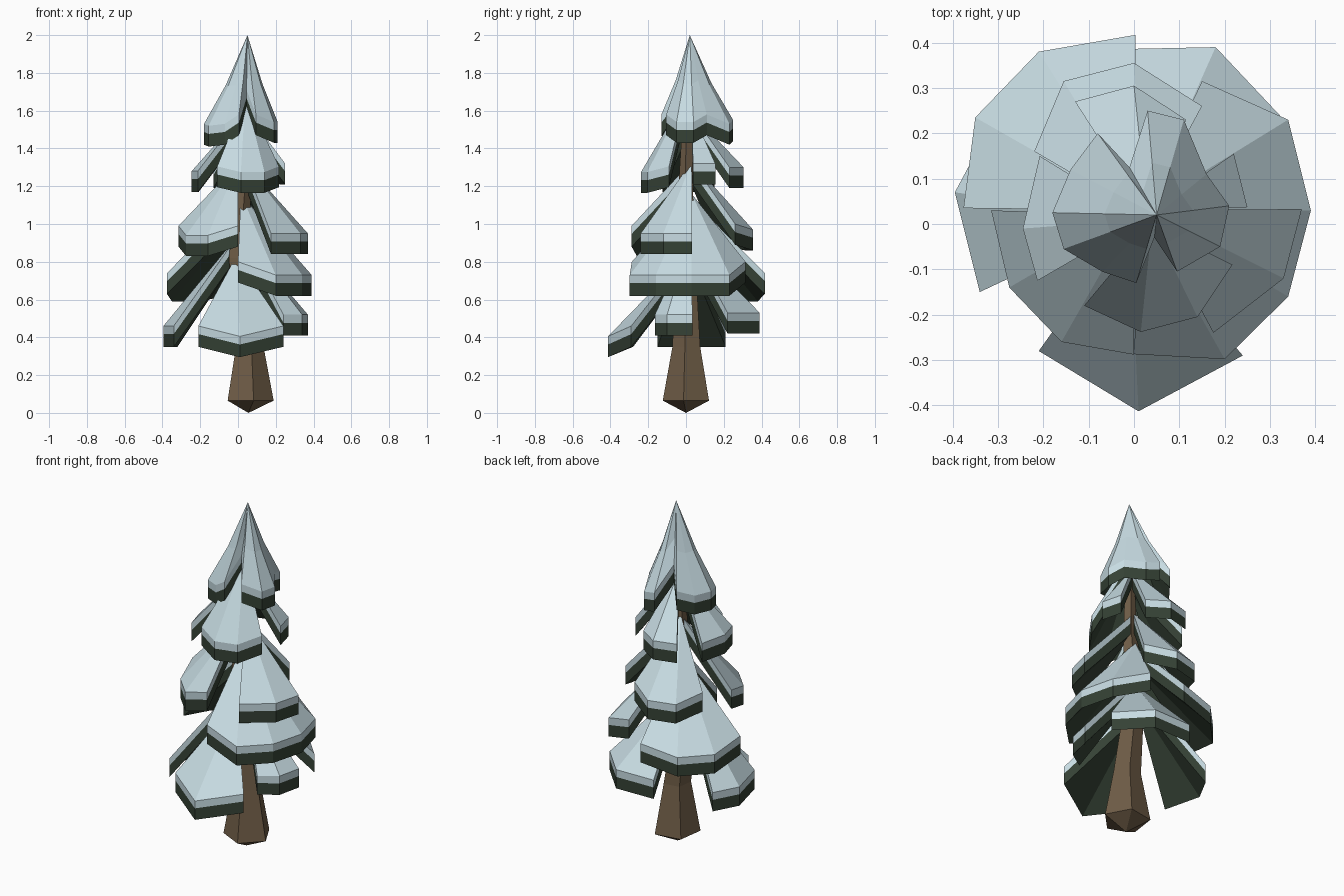
import bpy, bmesh, math
from mathutils import Vector

if "Cube" in bpy.data.objects:
    bpy.data.objects.remove(bpy.data.objects["Cube"])


def material(name, rgb):
    m = bpy.data.materials.new(name)
    m.diffuse_color = (*rgb, 1)
    m.use_nodes = True
    m.node_tree.nodes["Principled BSDF"].inputs["Base Color"].default_value = m.diffuse_color
    return m


SNOW = material("snow", (0.57, 0.71, 0.76))
GREEN = material("needle green", (0.035, 0.053, 0.035))
BROWN = material("bark brown", (0.158, 0.108, 0.062))


def finish(name, bm, mats):
    bmesh.ops.recalc_face_normals(bm, faces=bm.faces)
    me = bpy.data.meshes.new(name)
    bm.to_mesh(me)
    bm.free()
    for m in mats:
        me.materials.append(m)
    ob = bpy.data.objects.new(name, me)
    bpy.context.collection.objects.link(ob)
    return ob


def fan(name, apex, rim, closed=False, sag=0, snow=0.043, green=0.067):
    """Drooping fan: snow layer on top of a green layer, from apex to rim."""
    bm = bmesh.new()
    layers = []
    for drop in (0, snow, snow + green):
        layers.append([bm.verts.new((x, y, z - drop)) for x, y, z in [apex] + rim])
    n = len(rim)
    pairs = [(i, i + 1) for i in range(1, n)]
    if closed:
        pairs.append((n, 1))
        edges = pairs
    else:
        edges = [(0, 1)] + pairs + [(n, 0)]
    top, low = layers[0], layers[2]
    # Optional kink ring half way down the snow
    mid = [bm.verts.new(Vector(apex).lerp(v.co, 0.5) - Vector((0, 0, sag))) for v in top] if sag else None
    for a, b in pairs:
        if sag:
            bm.faces.new((top[0], mid[a], mid[b]))
            bm.faces.new((mid[a], top[a], top[b], mid[b]))
        else:
            bm.faces.new((top[0], top[a], top[b]))
        bm.faces.new((low[0], low[b], low[a])).material_index = 1
    for k in (0, 1):
        for a, b in edges:
            f = bm.faces.new((layers[k][a], layers[k + 1][a], layers[k + 1][b], layers[k][b]))
            f.material_index = k
    if sag:
        bm.verts.remove(mid[0])
    return finish(name, bm, [SNOW, GREEN])


def branch(name, apex, z, lift, pts):
    """Branch whose rim lies at height z, with both end points lifted."""
    last = len(pts) - 1
    fan(name, apex, [(x, y, z + (lift if i in (0, last) else 0))
                     for i, (x, y) in enumerate(pts)])


# Trunk: bent five-sided tube with a pointed foot
bm = bmesh.new()
rings = []
for x, y, z, r in [(0.06, 0.005, 0.065, 0.13), (0.058, 0.005, 0.35, 0.078),
                   (0.0, 0.0, 0.82, 0.055), (0.03, 0.0, 1.2, 0.04), (0.04, 0.01, 1.7, 0.02)]:
    rings.append([bm.verts.new((x + r * math.cos(math.radians(-80 + 72 * i)),
                                y + r * math.sin(math.radians(-80 + 72 * i)), z))
                  for i in range(5)])
for lo, hi in zip(rings, rings[1:]):
    for i in range(5):
        j = (i + 1) % 5
        bm.faces.new((lo[i], lo[j], hi[j], hi[i]))
foot = bm.verts.new((0.055, 0, 0))
for i in range(5):
    bm.faces.new((foot, rings[0][(i + 1) % 5], rings[0][i]))
bm.faces.new(rings[-1])
finish("trunk", bm, [BROWN])

# Lowest tier
branch("low_branch_front", (-0.01, 0.0, 0.83), 0.405, 0.055,
       [(-0.21, -0.28), (0.01, -0.413), (0.24, -0.29)])
branch("low_branch_left", (0.0, 0.01, 0.94), 0.46, 0,
       [(-0.34, -0.15), (-0.395, 0.07), (-0.32, 0.21)])
branch("low_branch_back", (0.01, 0.01, 0.92), 0.53, 0,
       [(0.34, 0.22), (0.18, 0.39), (-0.06, 0.385)])
branch("low_branch_right", (0.03, 0.02, 0.92), 0.52, 0,
       [(0.24, -0.165), (0.34, -0.1), (0.37, 0.035)])

# Second tier
branch("second_branch_right", (0.015, 0.03, 1.16), 0.73, 0.07,
       [(0.0, -0.287), (0.2, -0.298), (0.34, -0.16), (0.39, 0.03), (0.34, 0.23), (0.15, 0.315)])
branch("second_branch_back", (0.01, 0.03, 1.13), 0.70, 0.04,
       [(0.003, 0.417), (-0.21, 0.38), (-0.35, 0.235), (-0.376, 0.035)])

# Third tier
branch("third_branch_right", (0.03, 0.03, 1.33), 0.95, 0,
       [(0.175, -0.24), (0.33, -0.12), (0.37, 0.033)])
branch("third_branch_left", (0.0, 0.02, 1.32), 0.94, 0.05,
       [(-0.315, 0.03), (-0.275, -0.14), (-0.16, -0.26), (0.0, -0.288)])
branch("third_branch_back", (0.02, 0.02, 1.34), 0.97, 0.03,
       [(0.15, 0.26), (0.0, 0.355), (-0.155, 0.315), (-0.22, 0.16)])

# Fourth tier
branch("fourth_branch_front", (0.04, 0.0, 1.68), 1.275, 0.03,
       [(-0.11, -0.18), (0.015, -0.238), (0.14, -0.205), (0.217, -0.09)])
branch("fourth_branch_right", (0.04, 0.03, 1.6), 1.32, 0,
       [(0.25, 0.037), (0.22, 0.155)])
branch("fourth_branch_left", (0.02, 0.01, 1.58), 1.28, 0,
       [(-0.208, 0.15), (-0.245, -0.01), (-0.213, -0.125)])
branch("fourth_branch_back", (0.03, 0.02, 1.6), 1.30, 0,
       [(0.115, 0.23), (0.0, 0.305), (-0.13, 0.27)])

# Pointed cap with two lobes split by a front and a back notch
fan("tree_top", (0.05, 0.02, 2.0),
    [(0.045, -0.03, 1.71), (0.005, -0.13, 1.58), (-0.07, -0.105, 1.53), (-0.155, -0.055, 1.52),
     (-0.18, 0.025, 1.53), (-0.14, 0.12, 1.53), (-0.08, 0.2, 1.57), (-0.01, 0.125, 1.68),
     (0.03, 0.25, 1.55), (0.11, 0.23, 1.53), (0.16, 0.11, 1.58), (0.21, 0.04, 1.54),
     (0.19, -0.05, 1.54), (0.095, -0.105, 1.58)], closed=True, sag=0.03)
